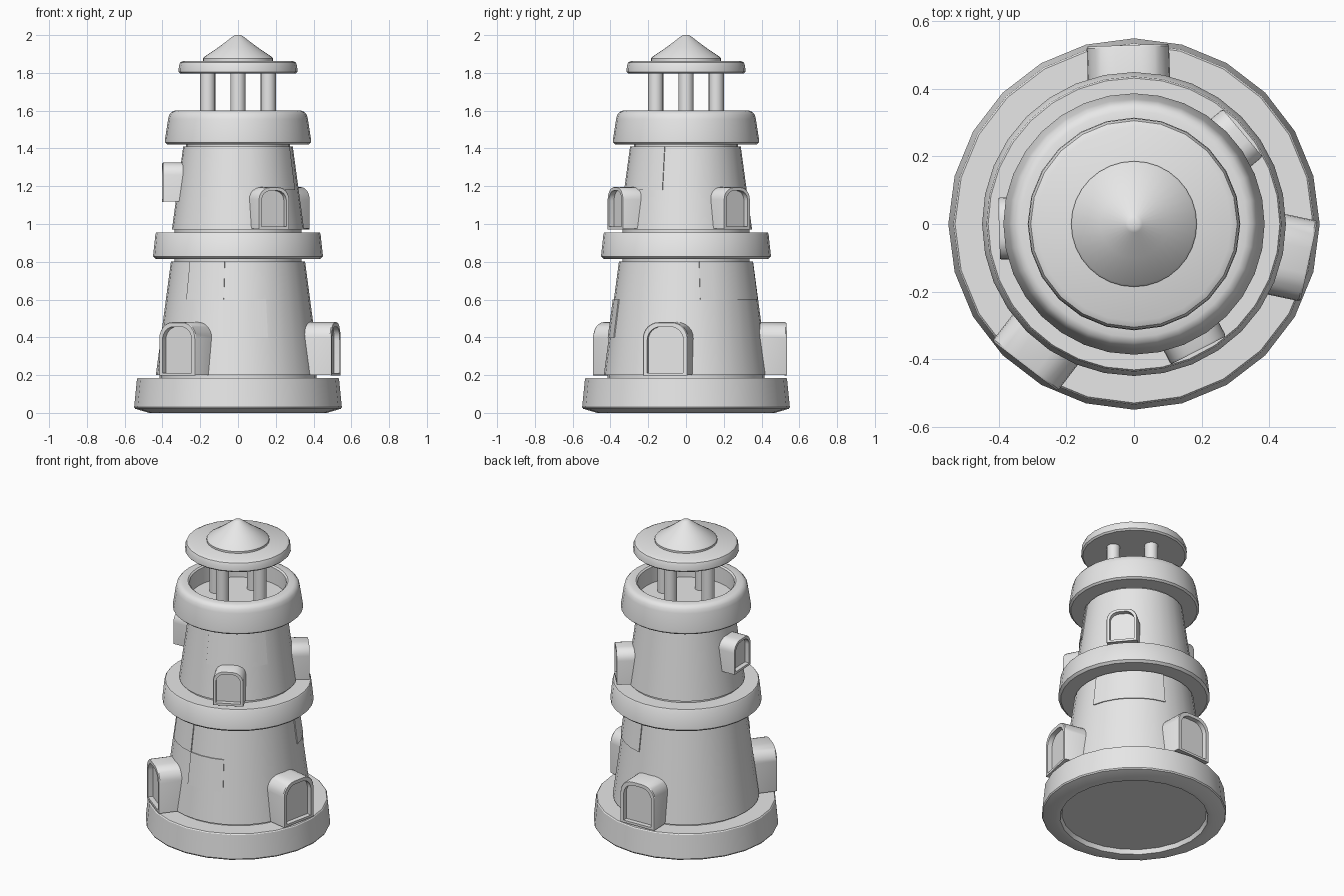
import bpy, bmesh, math
from mathutils import Vector, Matrix

if "Cube" in bpy.data.objects:
    bpy.data.objects.remove(bpy.data.objects["Cube"], do_unlink=True)

stone = bpy.data.materials.new("plain_grey")
stone.use_nodes = True
GREY = (0.8, 0.8, 0.8, 1)
stone.diffuse_color = GREY
stone.node_tree.nodes["Principled BSDF"].inputs["Base Color"].default_value = GREY


def finish(name, bm, angle=32):
    bmesh.ops.remove_doubles(bm, verts=bm.verts, dist=0.0002)
    bmesh.ops.recalc_face_normals(bm, faces=bm.faces)
    mesh = bpy.data.meshes.new(name)
    bm.to_mesh(mesh)
    bm.free()
    mesh.materials.append(stone)
    obj = bpy.data.objects.new(name, mesh)
    bpy.context.collection.objects.link(obj)
    bpy.ops.object.select_all(action='DESELECT')
    obj.select_set(True)
    bpy.context.view_layer.objects.active = obj
    bpy.ops.object.shade_smooth_by_angle(angle=math.radians(angle))
    return obj


def lathe(name, profile, sides=32):
    """Turn (radius, height) points about the z axis."""
    bm = bmesh.new()
    verts = [bm.verts.new((r, 0, z)) for r, z in profile]
    edges = [bm.edges.new(pair) for pair in zip(verts, verts[1:])]
    bmesh.ops.spin(bm, geom=verts + edges, cent=(0, 0, 0), axis=(0, 0, 1),
                   angle=math.tau, steps=sides, use_merge=False)
    return finish(name, bm)


def arch(half, bottom, top, radius, steps=6):
    """Outline of an opening with rounded upper corners."""
    pts = [(-half, bottom), (half, bottom)]
    for cx, start in ((half - radius, 0), (radius - half, 90)):
        for i in range(steps + 1):
            a = math.radians(start + 90 * i / steps)
            pts.append((cx + radius * math.cos(a), top - radius + radius * math.sin(a)))
    return pts


def window(name, angle, half, z, height, radius, reach, back):
    """Arched surround standing out of the wall, with a sunk panel."""
    outer = arch(half, z, z + height, radius)
    rim = half * 0.2
    inner = arch(half - rim, z + 0.012, z + height - rim, radius - rim * 0.6)
    bm = bmesh.new()
    loops = [(outer, back), (outer, reach - 0.006),
             ([(u * 0.97, v - 0.003) for u, v in outer], reach),
             (inner, reach), (inner, reach - 0.03)]
    rings = [[bm.verts.new((d, u, v)) for u, v in pts] for pts, d in loops]
    n = len(outer)
    for a, b in zip(rings, rings[1:]):
        for i in range(n):
            j = (i + 1) % n
            bm.faces.new((a[i], a[j], b[j], b[i]))
    bm.faces.new(rings[0])
    bm.faces.new(rings[-1])
    bmesh.ops.rotate(bm, verts=bm.verts, cent=(0, 0, 0),
                     matrix=Matrix.Rotation(math.radians(angle), 3, 'Z'))
    finish(name, bm)


def wall_patch(name, start, count, z0, z1, radius_at):
    """Thin raised slab that follows the facets of a wall."""
    bm = bmesh.new()
    columns = []
    for i in range(count + 1):
        a = math.radians(start + 11.25 * i)
        columns.append([bm.verts.new((r * math.cos(a), r * math.sin(a), z))
                        for z, lift in ((z0, -0.01), (z0, 0.006), (z1, 0.006), (z1, -0.01))
                        for r in [radius_at(z) + lift]])
    for a, b in zip(columns, columns[1:]):
        for i in range(4):
            j = (i + 1) % 4
            bm.faces.new((a[i], a[j], b[j], b[i]))
    bm.faces.new(columns[0])
    bm.faces.new(columns[-1])
    finish(name, bm)


# Base and middle band
lathe("base", [(0, 0.03), (0.43, 0.03), (0.44, 0.002), (0.47, 0), (0.545, 0.022),
               (0.55, 0.03), (0.535, 0.18), (0.53, 0.186), (0, 0.186)], 24)
lathe("middle_band", [(0, 0.815), (0.435, 0.815), (0.45, 0.828), (0.437, 0.948),
                      (0.432, 0.955), (0, 0.955)])

# Tapered tower walls, each with narrow necks above and below
lathe("lower_wall", [(0, 0.18), (0.415, 0.18), (0.415, 0.2), (0.435, 0.2),
                     (0.355, 0.802), (0.335, 0.802), (0.335, 0.83), (0, 0.83)])
lathe("upper_wall", [(0, 0.94), (0.335, 0.94), (0.335, 0.97), (0.35, 0.97),
                     (0.29, 1.41), (0.275, 1.41), (0.275, 1.44), (0, 1.44)])

# Raised wall patches
lower = lambda z: 0.435 - (z - 0.2) * 0.133
upper = lambda z: 0.35 - (z - 0.97) * 0.136
wall_patch("lower_patch_front", -101.25, 3, 0.4, 0.6, lower)
wall_patch("lower_patch_side", -135, 3, 0.6, 0.802, lower)
wall_patch("lower_patch_back", 11.25, 6, 0.6, 0.802, lower)
wall_patch("upper_patch_front", -90, 6, 1.18, 1.41, upper)

# Arched windows
for i, angle in enumerate((-12, 92, -127.5)):
    window(f"lower_window_{i + 1}", angle, 0.122, 0.2, 0.28, 0.085, 0.53, 0.33)
for i, (angle, z, reach) in enumerate(((-63, 0.975, 0.42), (40, 0.975, 0.42), (182, 1.12, 0.4))):
    window(f"upper_window_{i + 1}", angle, 0.092, z, 0.22 if z < 1 else 0.205, 0.065, reach, 0.25)

# Gallery with an open, sunken floor
lathe("gallery", [(0, 1.422), (0.375, 1.422), (0.387, 1.432), (0.387, 1.445),
                  (0.37, 1.555), (0.364, 1.578), (0.352, 1.593), (0.335, 1.6),
                  (0.298, 1.6), (0.288, 1.592), (0.285, 1.49), (0, 1.49)])

# Lantern pillars
for i in range(4):
    a = math.radians(90 * i)
    bm = bmesh.new()
    bmesh.ops.create_cone(bm, cap_ends=True, segments=16, radius1=0.04, radius2=0.04, depth=0.34,
                          matrix=Matrix.Translation((0.16 * math.cos(a), 0.16 * math.sin(a), 1.65)))
    finish(f"pillar_{i + 1}", bm)

# Roof disc and cone
lathe("roof_disc", [(0, 1.797), (0.305, 1.797), (0.315, 1.806), (0.313, 1.838),
                    (0.306, 1.855), (0.288, 1.864), (0, 1.864)], 24)
lathe("roof_cone", [(0, 1.86), (0.186, 1.86), (0.186, 1.876), (0.18, 1.884),
                    (0.1, 1.938), (0.025, 1.995), (0.015, 2.0), (0, 2.0)])
